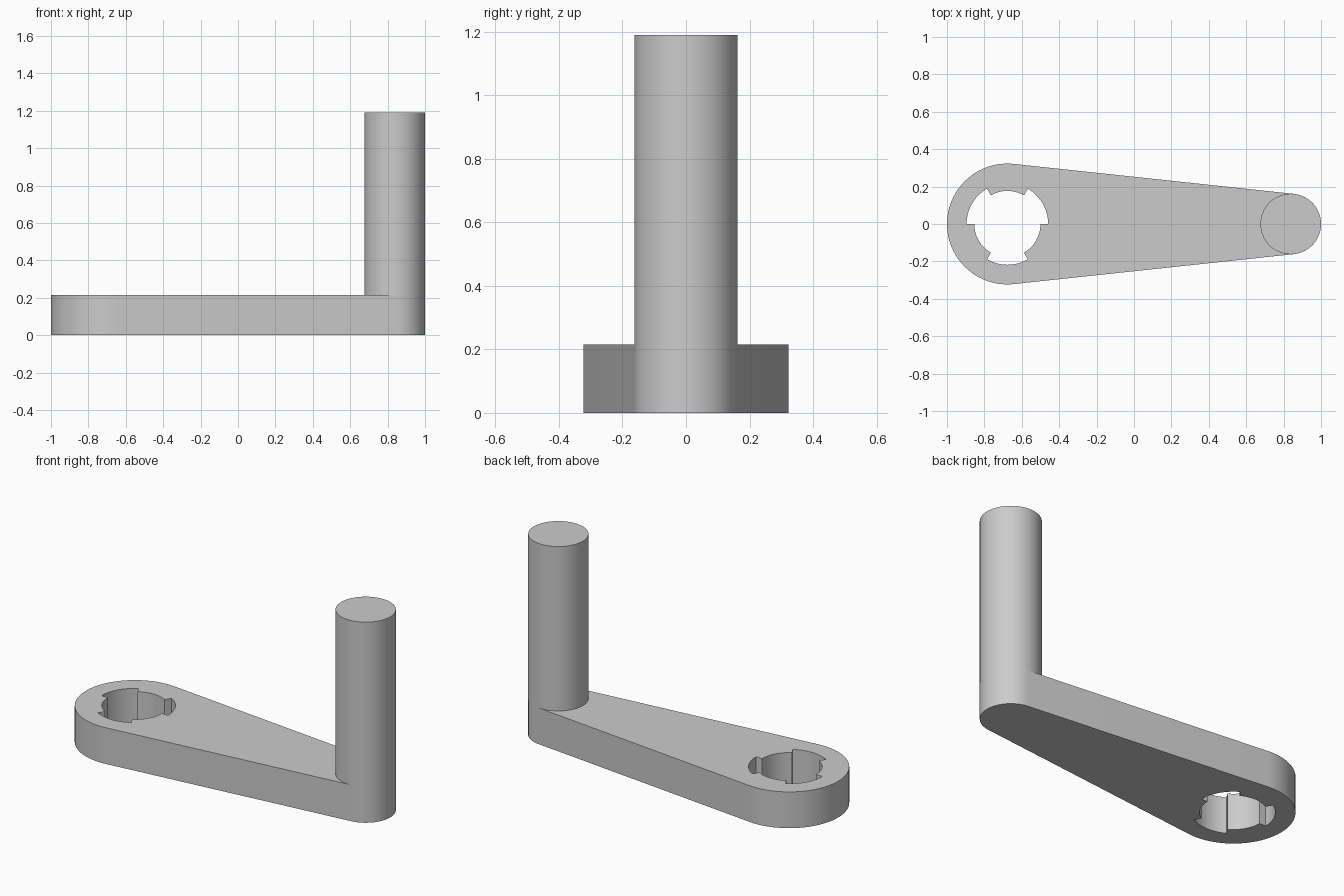
import bpy, bmesh
from math import acos, cos, sin, pi, radians

if "Cube" in bpy.data.objects:
    bpy.data.objects.remove(bpy.data.objects["Cube"], do_unlink=True)

HUB_X, HUB_R = -0.677, 0.323
GRIP_X, GRIP_R = 0.838, 0.162
ARM_H, TOP = 0.215, 1.19
HOLE_OUT, HOLE_IN = 0.218, 0.177

grey = bpy.data.materials.new("plain grey")
grey.use_nodes = True
grey.diffuse_color = (0.6, 0.6, 0.6, 1)
grey.node_tree.nodes["Principled BSDF"].inputs["Base Color"].default_value = grey.diffuse_color


def arc(cx, r, start, end, steps):
    angles = [start + (end - start) * i / steps for i in range(steps + 1)]
    return [(cx + r * cos(a), r * sin(a)) for a in angles]


def prism(name, loops, z0, z1, bottom=True):
    """Fill closed outlines (inner ones become holes) and extrude them upward."""
    bm = bmesh.new()
    edges = []
    for pts in loops:
        vs = [bm.verts.new((x, y, z0)) for x, y in pts]
        edges += [bm.edges.new((v, vs[i - 1])) for i, v in enumerate(vs)]
    bmesh.ops.triangle_fill(bm, use_beauty=True, edges=edges)
    base = list(bm.faces)
    grown = bmesh.ops.extrude_face_region(bm, geom=base, use_keep_orig=True)
    moved = [g for g in grown["geom"] if isinstance(g, bmesh.types.BMVert)]
    bmesh.ops.translate(bm, verts=moved, vec=(0, 0, z1 - z0))
    bmesh.ops.recalc_face_normals(bm, faces=bm.faces)
    if not bottom:
        low = [f for f in bm.faces if all(abs(v.co.z - z0) < 1e-5 for v in f.verts)]
        bmesh.ops.delete(bm, geom=low, context="FACES_ONLY")
    mesh = bpy.data.meshes.new(name)
    bm.to_mesh(mesh)
    bm.free()
    mesh.materials.append(grey)
    obj = bpy.data.objects.new(name, mesh)
    bpy.context.collection.objects.link(obj)
    bpy.ops.object.select_all(action="DESELECT")
    obj.select_set(True)
    bpy.context.view_layer.objects.active = obj
    bpy.ops.object.shade_smooth_by_angle(angle=radians(30))
    return obj


# Tapered arm: two round ends joined by tangent lines
t = acos((HUB_R - GRIP_R) / (GRIP_X - HUB_X))
outline = arc(HUB_X, HUB_R, t, 2 * pi - t, 48) + arc(GRIP_X, GRIP_R, -t, t, 40)

# Keyed hole: six sectors alternating between wide and narrow radius
hole = []
for k in range(6):
    radius = HOLE_IN if k % 2 else HOLE_OUT
    hole += arc(HUB_X, radius, k * pi / 3, (k + 1) * pi / 3, 12)
prism("crank_arm", [outline, hole], 0, ARM_H)

# Upright grip, open underneath where it meets the arm
prism("grip_post", [arc(GRIP_X, GRIP_R, 0, 2 * pi, 80)[:-1]], ARM_H, TOP, bottom=False)
